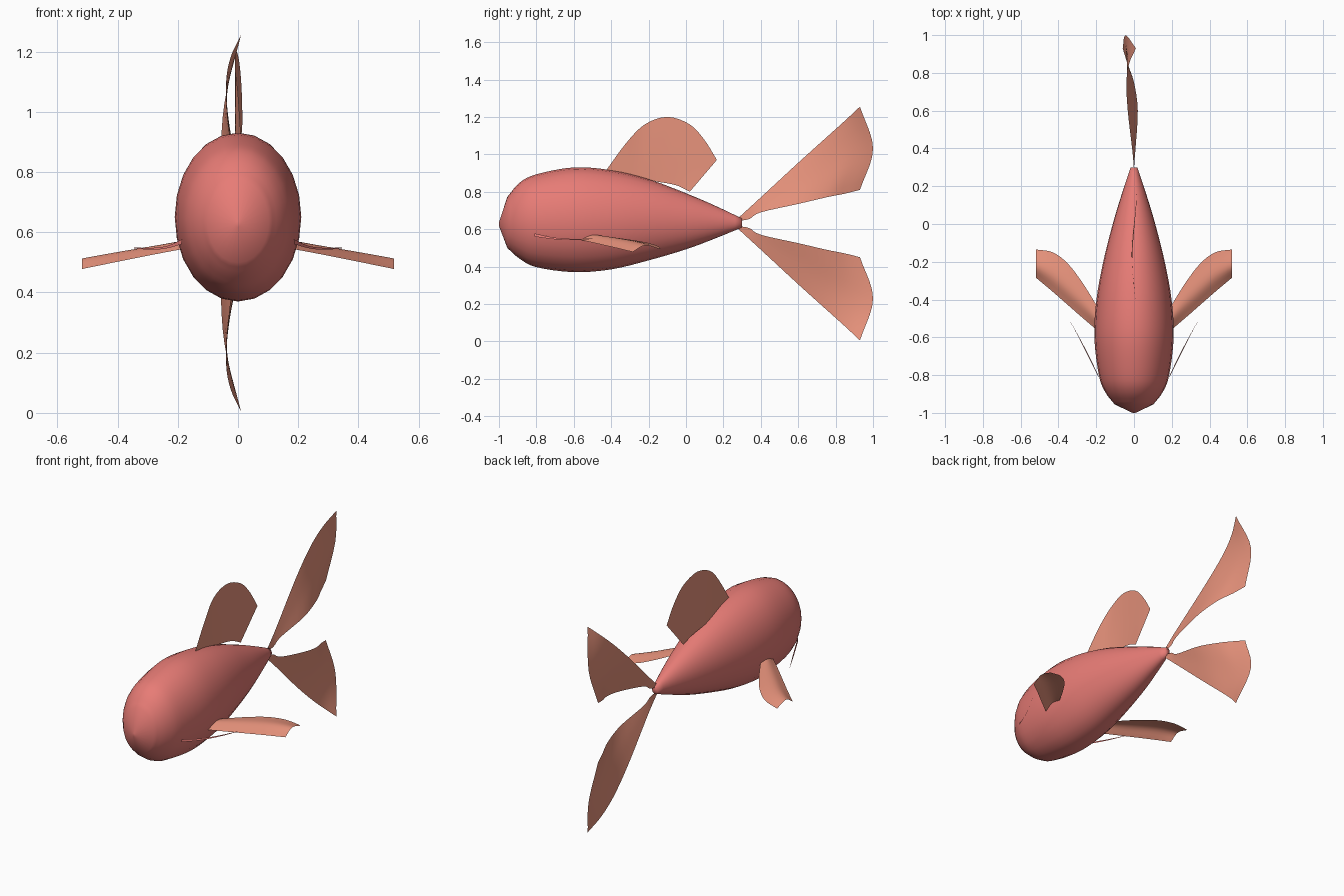
import bpy
import math
from mathutils import Vector

if "Cube" in bpy.data.objects:
    bpy.data.objects.remove(bpy.data.objects["Cube"], do_unlink=True)


def material(name, colour):
    mat = bpy.data.materials.new(name)
    mat.use_nodes = True
    mat.diffuse_color = (*colour, 1)
    mat.node_tree.nodes["Principled BSDF"].inputs["Base Color"].default_value = (*colour, 1)
    return mat


coral_red = material("coral red", (0.8, 0.2, 0.18))
salmon_orange = material("salmon orange", (0.8, 0.29, 0.2))


def smooth_path(points, steps):
    """Spline through the points, with `steps` segments per span."""
    pts = [Vector(p) for p in points]
    pts = [2 * pts[0] - pts[1]] + pts + [2 * pts[-1] - pts[-2]]
    path = []
    for a, b, c, d in zip(pts, pts[1:], pts[2:], pts[3:]):
        for i in range(steps):
            t = i / steps
            path.append(0.5 * (2 * b + (c - a) * t + (2 * a - 5 * b + 4 * c - d) * t ** 2
                               + (3 * b - a - 3 * c + d) * t ** 3))
    return path + [pts[-2]]


def add_grid(name, rows, mat, closed=False, caps=False):
    """Smooth surface over equal rows of points."""
    n = len(rows[0])
    verts = [p for row in rows for p in row]
    faces = []
    for r in range(len(rows) - 1):
        for i in range(n if closed else n - 1):
            j = (i + 1) % n
            faces.append((r * n + i, r * n + j, (r + 1) * n + j, (r + 1) * n + i))
    if caps:
        faces.append(tuple(reversed(range(n))))
        faces.append(tuple(range(len(verts) - n, len(verts))))
    mesh = bpy.data.meshes.new(name)
    mesh.from_pydata(verts, [], faces)
    mesh.materials.append(mat)
    mesh.polygons.foreach_set("use_smooth", [True] * len(mesh.polygons))
    obj = bpy.data.objects.new(name, mesh)
    bpy.context.collection.objects.link(obj)
    return obj


def add_fin(name, edges, mat, steps=4, across=5, place=lambda p: p):
    """Thin sheet lofted across a few edge curves."""
    curves = [smooth_path(edge, steps) for edge in edges]
    rows = [smooth_path(column, across) for column in zip(*curves)]
    return add_grid(name, [[place(p) for p in row] for row in rows], mat)


# Body: oval rings along y; each entry is y, centre height, half height
profile = [(-0.955, 0.636, 0.137), (-0.89, 0.645, 0.203), (-0.8, 0.645, 0.248),
           (-0.6, 0.65, 0.28), (-0.4, 0.65, 0.265), (-0.2, 0.65, 0.217),
           (0, 0.642, 0.15), (0.15, 0.638, 0.09), (0.3, 0.633, 0.024)]
stations = [Vector((-1, 0.627, 0.01))] + smooth_path(profile, 4)
SIDES = 24
rings = []
for y, z, r in stations:
    angles = [math.tau * i / SIDES for i in range(SIDES)]
    rings.append([(0.75 * r * math.cos(a), y, z + r * math.sin(a)) for a in angles])
add_grid("body", rings, coral_red, closed=True, caps=True)

# Dorsal fin: root edge and arched upper edge
add_fin("dorsal_fin", [
    [(0.01, -0.43, 0.905), (0, -0.33, 0.895), (-0.008, -0.25, 0.88), (-0.012, -0.17, 0.857),
     (-0.01, -0.1, 0.845), (-0.005, -0.04, 0.83), (0.004, 0.02, 0.8)],
    [(0.01, -0.43, 0.91), (0, -0.32, 1.06), (-0.01, -0.22, 1.16), (-0.005, -0.1, 1.2),
     (0.005, 0.02, 1.16), (0.012, 0.1, 1.075), (0.015, 0.165, 0.97)],
], salmon_orange)

# Tail fins: twisted lobes, outer edge, middle and inner edge
tail_edges = [
    [(0, 0.28, 0.66), (-0.004, 0.34, 0.715), (-0.01, 0.4, 0.77), (-0.033, 0.6, 0.955),
     (-0.04, 0.75, 1.09), (-0.025, 0.85, 1.18), (0.01, 0.93, 1.255)],
    [(0, 0.285, 0.65), (0, 0.34, 0.685), (0, 0.41, 0.73), (-0.008, 0.62, 0.845),
     (-0.03, 0.79, 0.94), (-0.04, 0.9, 0.99), (-0.045, 1, 1.03)],
    [(0, 0.29, 0.645), (0.003, 0.34, 0.655), (0.008, 0.4, 0.69), (0.02, 0.6, 0.735),
     (0, 0.75, 0.77), (-0.035, 0.85, 0.79), (-0.06, 0.93, 0.81)],
]
MIDLINE = 0.63
add_fin("upper_tail_fin", tail_edges, salmon_orange)
add_fin("lower_tail_fin", tail_edges, salmon_orange,
        place=lambda p: Vector((p.x, p.y, 2 * MIDLINE - p.z)))

# Side fins: arched sheets and slender whisker fins, mirrored in x
side_edges = [
    [(0.18, -0.575, 0.545), (0.27, -0.499, 0.528), (0.35, -0.429, 0.512),
     (0.43, -0.359, 0.496), (0.518, -0.285, 0.478)],
    [(0.18, -0.52, 0.572), (0.27, -0.42, 0.556), (0.35, -0.34, 0.543),
     (0.43, -0.27, 0.529), (0.518, -0.22, 0.513)],
    [(0.18, -0.46, 0.565), (0.27, -0.315, 0.546), (0.35, -0.21, 0.528),
     (0.43, -0.15, 0.509), (0.518, -0.135, 0.492)],
]
whisker_edges = [
    [(0.185, -0.81, 0.577), (0.235, -0.705, 0.555), (0.29, -0.6, 0.548), (0.346, -0.5, 0.55)],
    [(0.188, -0.81, 0.56), (0.24, -0.705, 0.546), (0.293, -0.6, 0.542), (0.346, -0.5, 0.547)],
]
for side, sign in (("left", 1), ("right", -1)):
    def mirror(p, s=sign):
        return Vector((s * p.x, p.y, p.z))
    add_fin(side + "_side_fin", side_edges, salmon_orange, place=mirror)
    add_fin(side + "_whisker_fin", whisker_edges, coral_red, across=2, place=mirror)
